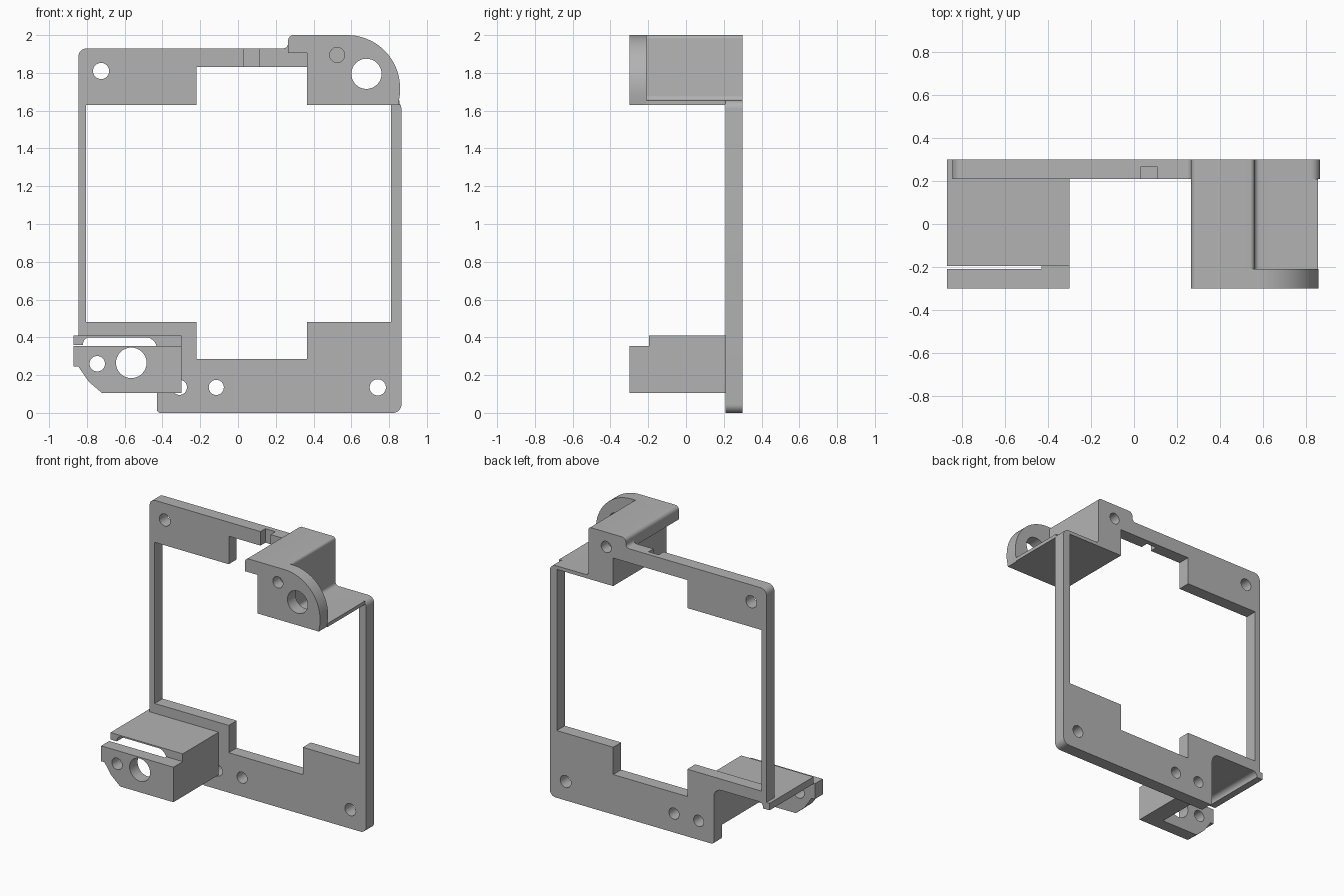
import bpy, bmesh, math
from mathutils import Vector

cube = bpy.data.objects.get("Cube")
if cube:
    bpy.data.objects.remove(cube, do_unlink=True)

grey = bpy.data.materials.new("plain grey")
grey.use_nodes = True
grey.diffuse_color = (0.45, 0.45, 0.45, 1)
grey.node_tree.nodes["Principled BSDF"].inputs["Base Color"].default_value = grey.diffuse_color


def rounded(points, steps=8):
    """Outline from (x, z) or (x, z, corner radius) points."""
    out = []
    n = len(points)
    for i, p in enumerate(points):
        c = Vector(p[:2])
        if len(p) == 2:
            out.append(c)
            continue
        a = (Vector(points[i - 1][:2]) - c).normalized()
        b = (Vector(points[(i + 1) % n][:2]) - c).normalized()
        half = a.angle(b) / 2
        centre = c + (a + b).normalized() * p[2] / math.sin(half)
        start = c + a * p[2] / math.tan(half) - centre
        end = c + b * p[2] / math.tan(half) - centre
        sweep = start.angle(end)
        for k in range(steps + 1):
            t = k / steps
            out.append(centre + (start * math.sin((1 - t) * sweep)
                                 + end * math.sin(t * sweep)) / math.sin(sweep))
    return out


def circle(x, z, r, n=32):
    return [Vector((x + r * math.cos(k * math.tau / n), z + r * math.sin(k * math.tau / n)))
            for k in range(n)]


def prism(name, y0, y1, outline, holes=()):
    """Front-view outline with holes, extruded from y0 to y1."""
    curve = bpy.data.curves.new(name, "CURVE")
    curve.dimensions = "2D"
    curve.fill_mode = "BOTH"
    curve.extrude = (y1 - y0) / 2
    for loop in [outline, *holes]:
        spline = curve.splines.new("POLY")
        spline.points.add(len(loop) - 1)
        for point, co in zip(spline.points, loop):
            point.co = (co[0], co[1], 0, 1)
        spline.use_cyclic_u = True
    temp = bpy.data.objects.new(name + "_curve", curve)
    bpy.context.collection.objects.link(temp)
    bpy.context.view_layer.update()
    mesh = bpy.data.meshes.new_from_object(temp.evaluated_get(bpy.context.evaluated_depsgraph_get()))
    bpy.data.objects.remove(temp, do_unlink=True)

    bm = bmesh.new()
    bm.from_mesh(mesh)
    for v in bm.verts:
        x, z, d = v.co
        v.co = (x, (y0 + y1) / 2 - d, z)
    bmesh.ops.remove_doubles(bm, verts=bm.verts, dist=0.0002)
    bmesh.ops.recalc_face_normals(bm, faces=bm.faces)
    bm.to_mesh(mesh)
    bm.free()
    mesh.materials.clear()
    mesh.materials.append(grey)
    obj = bpy.data.objects.new(name, mesh)
    bpy.context.collection.objects.link(obj)
    return obj


def cut(obj, cutter):
    mod = obj.modifiers.new("cut", "BOOLEAN")
    mod.operation = "DIFFERENCE"
    mod.solver = "EXACT"
    mod.object = cutter
    bpy.context.view_layer.update()
    mesh = bpy.data.meshes.new_from_object(obj.evaluated_get(bpy.context.evaluated_depsgraph_get()))
    obj.modifiers.clear()
    obj.data = mesh
    bpy.data.objects.remove(cutter, do_unlink=True)


FRONT, STEP, PLATE, BACK = -0.30, -0.21, 0.21, 0.30

# Back frame with its stepped opening and screw holes
frame = prism("back_frame", PLATE, BACK, rounded([
    (-0.43, 0, 0.02), (0.865, 0, 0.045), (0.865, 1.655, 0.045), (0.56, 1.655, 0.025),
    (0.56, 2, 0.02), (0.265, 2, 0.03), (0.265, 1.93, 0.025), (-0.845, 1.93, 0.045),
    (-0.845, 0.41), (-0.87, 0.41), (-0.87, 0.36), (-0.82, 0.36), (-0.82, 0.40, 0.035),
    (-0.43, 0.40, 0.06)]),
    [[(-0.805, 0.48), (-0.22, 0.48), (-0.22, 0.285), (0.365, 0.285), (0.365, 0.48),
      (0.81, 0.48), (0.81, 1.63), (0.365, 1.63), (0.365, 1.83), (-0.22, 1.83),
      (-0.22, 1.63), (-0.805, 1.63)],
     circle(-0.725, 1.81, 0.043), circle(-0.115, 0.135, 0.04),
     circle(-0.31, 0.135, 0.04), circle(0.74, 0.135, 0.043)])
cut(frame, prism("groove_cutter", 0.15, 0.265,
                 [(0.03, 1.8), (0.11, 1.8), (0.11, 1.96), (0.03, 1.96)]))
cut(frame, prism("back_hole_cutter", 0.22, 0.35, circle(0.42, 1.895, 0.04)))

# Upper block: solid body with overhang and thin floor behind the front lug
prism("upper_block", STEP, PLATE, rounded([
    (0.365, 1.63), (0.855, 1.63), (0.855, 1.655), (0.56, 1.655, 0.025), (0.56, 2, 0.02),
    (0.265, 2, 0.03), (0.265, 1.905), (0.365, 1.905)]))
lug = prism("upper_front_lug", FRONT, STEP, rounded([
    (0.365, 1.63), (0.848, 1.63), (0.858, 1.69), (0.858, 2, 0.28),
    (0.265, 2, 0.03), (0.265, 1.905), (0.365, 1.905)], 20),
    [circle(0.68, 1.795, 0.08)])
cut(lug, prism("front_hole_cutter", -0.4, -0.22, circle(0.525, 1.895, 0.04)))

# Lower bracket: side wall with thin roof, and a front plate one step lower
prism("lower_bracket_shell", -0.195, PLATE, rounded([
    (-0.87, 0.36), (-0.82, 0.36), (-0.82, 0.40, 0.035), (-0.43, 0.40, 0.06),
    (-0.43, 0.105), (-0.30, 0.105), (-0.30, 0.41), (-0.87, 0.41)]))
prism("lower_bracket_joint", STEP, -0.195,
      [(-0.43, 0.105), (-0.30, 0.105), (-0.30, 0.355), (-0.43, 0.355)])
prism("lower_front_plate", FRONT, STEP, rounded([
    (-0.72, 0.105), (-0.30, 0.105), (-0.30, 0.355), (-0.87, 0.355), (-0.87, 0.245),
    (-0.845, 0.245), (-0.79, 0.165, 0.1)]),
    [circle(-0.745, 0.26, 0.041), circle(-0.565, 0.265, 0.081)])

# Smooth the rounded edges, keep the corners sharp
for obj in bpy.context.scene.objects:
    if obj.type == "MESH" and grey.name in obj.data.materials:
        bpy.ops.object.select_all(action="DESELECT")
        obj.select_set(True)
        bpy.context.view_layer.objects.active = obj
        bpy.ops.object.shade_smooth_by_angle(angle=math.radians(30))
